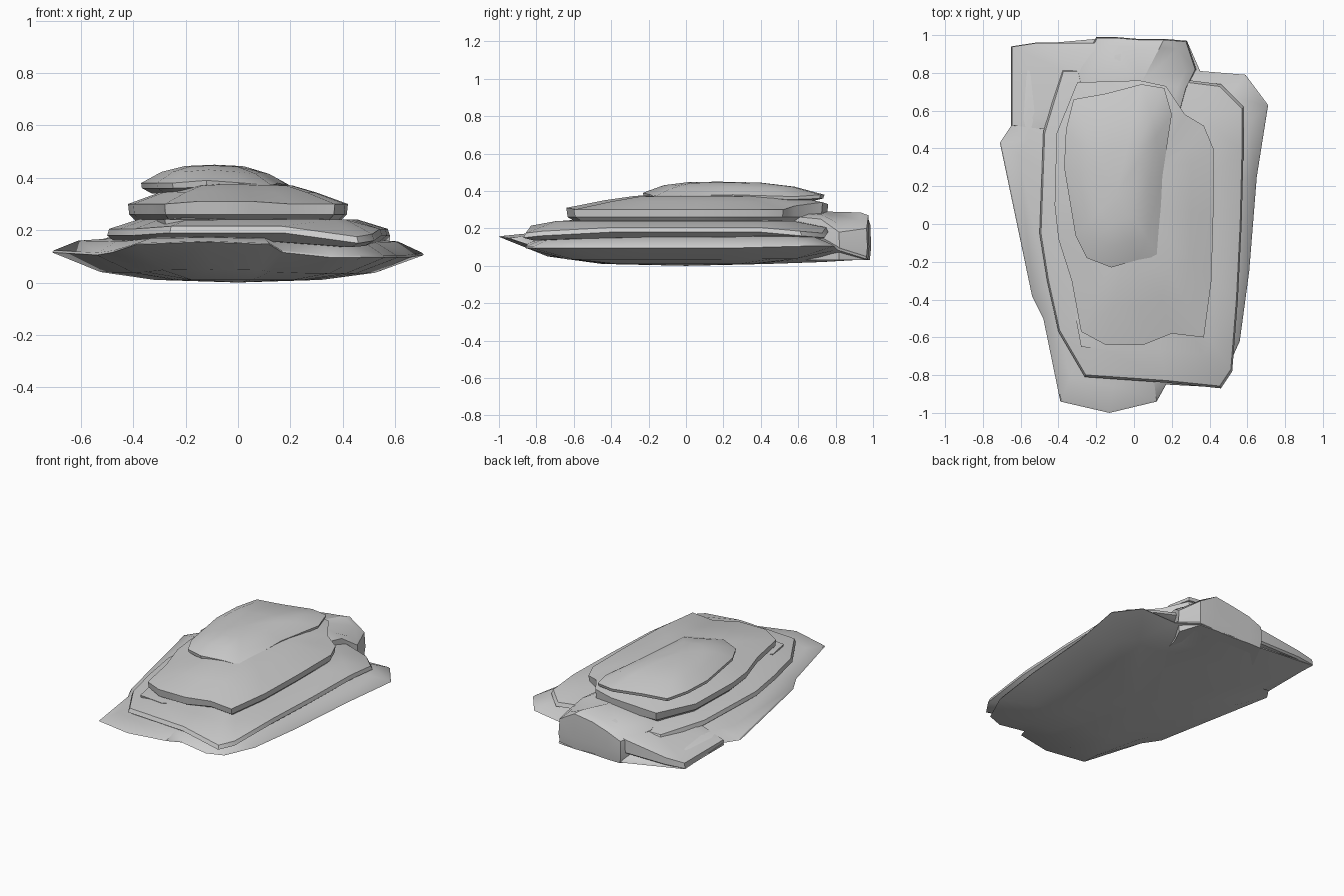
import bpy
import bmesh
import math

if "Cube" in bpy.data.objects:
    bpy.data.objects.remove(bpy.data.objects["Cube"], do_unlink=True)

CM = 0.01  # outlines are written in hundredths of a unit


def make_material(name, colour):
    material = bpy.data.materials.new(name)
    material.use_nodes = True
    material.diffuse_color = colour
    material.node_tree.nodes["Principled BSDF"].inputs["Base Color"].default_value = colour
    return material


stone = make_material("grey stone", (0.6, 0.6, 0.6, 1))


def rock_layer(name, outline, centre, floor, ceiling, rings):
    """Skin a rock layer from scaled copies of one outline.

    Outline points are (x, y) or (x, y, rise); each ring is
    (scale, height, share of the rise), listed from bottom to top.
    """
    bm = bmesh.new()
    cx, cy = centre
    loops = []
    for scale, height, share in rings:
        loop = []
        for x, y, *rise in outline:
            z = height + share * sum(rise)
            loop.append(bm.verts.new((
                (cx + (x - cx) * scale) * CM,
                (cy + (y - cy) * scale) * CM,
                z * CM)))
        loops.append(loop)

    # Bands between neighbouring rings
    count = len(outline)
    for lower, upper in zip(loops, loops[1:]):
        for i in range(count):
            j = (i + 1) % count
            bm.faces.new((lower[i], lower[j], upper[j], upper[i]))

    # Fans that close the underside and the top
    for loop, height in ((loops[0], floor), (loops[-1], ceiling)):
        hub = bm.verts.new((cx * CM, cy * CM, height * CM))
        for i in range(count):
            bm.faces.new((hub, loop[i], loop[(i + 1) % count]))

    bmesh.ops.triangulate(bm, faces=[f for f in bm.faces if len(f.verts) > 3])
    bmesh.ops.recalc_face_normals(bm, faces=bm.faces)
    mesh = bpy.data.meshes.new(name)
    bm.to_mesh(mesh)
    bm.free()
    mesh.materials.append(stone)

    layer = bpy.data.objects.new(name, mesh)
    bpy.context.collection.objects.link(layer)
    bpy.ops.object.select_all(action="DESELECT")
    layer.select_set(True)
    bpy.context.view_layer.objects.active = layer
    bpy.ops.object.shade_smooth_by_angle(angle=math.radians(30))
    return layer


# Broad base with a sharp, pointed rim and a low back edge
rock_layer(
    "base_layer",
    [(-71, 43), (-54, -38, -1), (-48, -50), (-39, -94, 3), (-13, -100, 4),
     (12, -94, 3), (17, -85), (36, -86, -2), (47, -82, -2), (56, -62, -2),
     (61, -25, -2), (65, 25, -2), (71, 63, -1), (59, 79, -1), (35, 81, -3),
     (28, 97, -8), (-20, 98, -8), (-65, 94, -2), (-65, 52)],
    (0, 0), 0, 20,
    [(0.45, 1, 0), (0.74, 4, 0.25), (1, 11.5, 1), (0.99, 12.3, 0.9),
     (0.86, 16, 0.3)])

# Sloping shelf at the back
rock_layer(
    "back_shelf",
    [(-65, 94), (-65, 52), (-40, 49, 6), (0, 50, 11), (0, 96, 11),
     (-22, 96, 5), (-52, 96, 1)],
    (-25, 75), 9, 22,
    [(0.94, 9, 0), (1, 10, 0), (0.99, 13.5, 1), (0.8, 15, 1)])

# Rounded block at the back, highest off centre
rock_layer(
    "back_block",
    [(-20, 99, -9), (-30, 80, -6), (-24, 50, -2), (22, 50), (28, 72, -2),
     (33, 82, -9), (28, 97, -7), (16, 98), (2, 98, -2), (-10, 99, -5)],
    (4, 75), 3, 29,
    [(0.97, 3, 0), (1, 10, 0), (0.98, 27, 1), (0.8, 28.5, 0.6)])

# Wide lower ledge
rock_layer(
    "lower_ledge",
    [(-50, -5), (-46, -30), (-40, -57), (-26, -81, 1), (17, -84, 1),
     (46, -87, -3), (52, -78, -2), (55, -40), (57, 0), (58, 40), (58, 62, -2),
     (46, 74, -3), (30, 76), (3, 83), (-38, 82), (-48, 49)],
    (3, -5), 14, 25,
    [(0.93, 15, 0.5), (1, 18, 1), (0.985, 20.5, 1), (0.78, 24, 0)])

# Small broken shard at the front of the ledge
rock_layer(
    "front_shard",
    [(-31, -49), (-28, -65), (-10, -67), (4, -56), (-14, -40)],
    (-16, -54), 20, 25,
    [(0.95, 21, 0), (1, 24, 0)])

# Upper ledge with an undercut wall, rising towards the back
rock_layer(
    "upper_ledge",
    [(-41, 48), (-42, 10), (-40, -8), (-33, -30), (-28, -57), (-15, -64, 1),
     (5, -64, 1), (20, -58), (37, -60), (41, -30), (42, 5), (42, 40),
     (37, 52), (27, 58, 2), (17, 73, 4), (3, 76, 3), (-30, 75, 1)],
    (0, 10), 22, 39,
    [(0.92, 23, 0), (0.99, 26, 0), (1, 30, 1), (0.72, 34.3, 0.8),
     (0.5, 37, 0.4)])

# Rounded cap on top
rock_layer(
    "cap",
    [(-37, 30), (-36, 50), (-32, 66), (-15, 69), (4, 74), (16, 72),
     (20, 58, -1), (15, 25), (13, -17, -1), (2, -19), (-12, -23, 1),
     (-25, -18), (-31, -6)],
    (-9, 17), 34, 45,
    [(0.85, 34, 0), (0.99, 36, 0.5), (1, 38, 1), (0.72, 42.3, 0.8),
     (0.4, 44.5, 0.2)])
